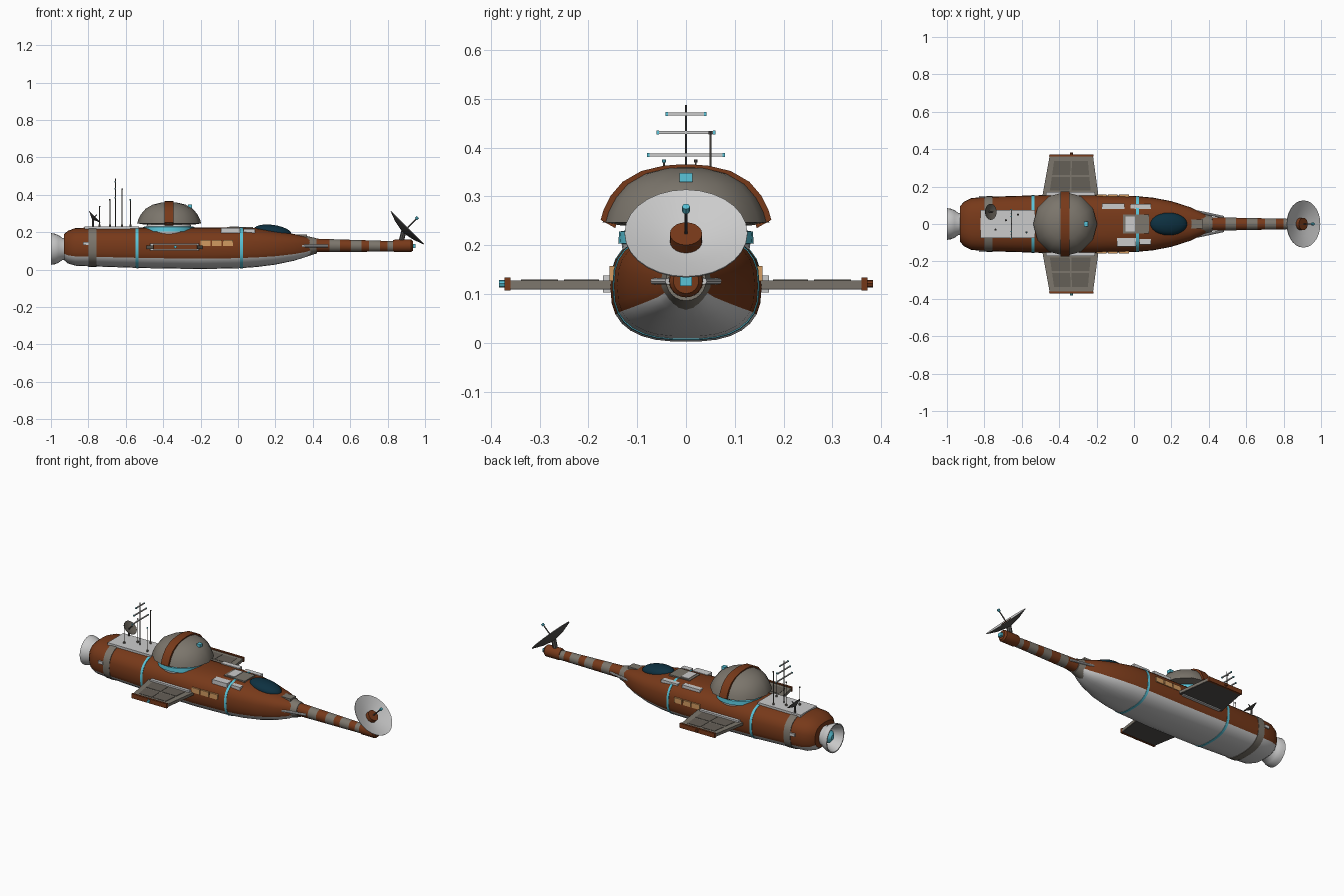
import bpy, bmesh, math
from mathutils import Vector

cube = bpy.data.objects.get("Cube")
if cube:
    bpy.data.objects.remove(cube)


def material(name, r, g, b):
    m = bpy.data.materials.new(name)
    m.use_nodes = True
    m.diffuse_color = (r, g, b, 1)
    node = next(n for n in m.node_tree.nodes if n.type == 'BSDF_PRINCIPLED')
    node.inputs["Base Color"].default_value = (r, g, b, 1)
    node.inputs["Roughness"].default_value = 0.7
    return m


RUST = material("rust brown", 0.185, 0.041, 0.01)
LIGHT = material("light grey", 0.6, 0.6, 0.6)
GREY = material("warm grey", 0.2, 0.18, 0.15)
PANEL = material("panel grey", 0.13, 0.115, 0.095)
DARK = material("dark grey", 0.085, 0.08, 0.075)
CYAN = material("cyan", 0.1, 0.55, 0.69)
TAN = material("window tan", 0.65, 0.33, 0.12)
NAVY = material("canopy navy", 0.004, 0.03, 0.052)


def finish(name, bm, mats, angle=35):
    bmesh.ops.recalc_face_normals(bm, faces=bm.faces)
    mesh = bpy.data.meshes.new(name)
    bm.to_mesh(mesh)
    bm.free()
    for m in mats:
        mesh.materials.append(m)
    ob = bpy.data.objects.new(name, mesh)
    bpy.context.collection.objects.link(ob)
    bpy.ops.object.select_all(action='DESELECT')
    ob.select_set(True)
    bpy.context.view_layer.objects.active = ob
    bpy.ops.object.shade_smooth_by_angle(angle=math.radians(angle))


def skin(bm, rings, rule, caps=True):
    """Bridge rings of points; rule(ring, segment) gives the material slot."""
    vs = [[bm.verts.new(p) for p in ring] for ring in rings]
    n = len(vs[0])
    for i in range(len(vs) - 1):
        for j in range(n):
            k = (j + 1) % n
            f = bm.faces.new((vs[i][j], vs[i][k], vs[i + 1][k], vs[i + 1][j]))
            f.material_index = rule(i, j)
    if caps:
        bm.faces.new(vs[0]).material_index = rule(0, 0)
        bm.faces.new(vs[-1]).material_index = rule(len(vs) - 2, 0)


def lathe(name, origin, axis, profile, mats, slots=None, segs=24):
    """Spin (radius, height) pairs about an axis; slots colours each step."""
    rot = Vector(axis).to_track_quat('Z', 'Y')
    rings = [[Vector(origin) + rot @ Vector((r * math.cos(math.tau * j / segs),
                                             r * math.sin(math.tau * j / segs), h))
              for j in range(segs)] for r, h in profile]
    bm = bmesh.new()
    skin(bm, rings, lambda i, j: slots[i] if slots else 0)
    finish(name, bm, mats)


def rod(name, a, b, r, mat, segs=8):
    d = Vector(b) - Vector(a)
    lathe(name, a, d, [(r, 0), (r, d.length)], [mat], segs=segs)


def box(name, x, y, z, mat):
    bm = bmesh.new()
    skin(bm, [[(x[0], y[0], h), (x[1], y[0], h), (x[1], y[1], h), (x[0], y[1], h)] for h in z],
         lambda i, j: 0)
    finish(name, bm, [mat])


# Hull stations: x, half width, bottom, top
HULL = [(-0.93, .095, .05, .19), (-0.91, .118, .033, .207), (-0.87, .138, .02, .222),
        (-0.8, .145, .017, .225), (-0.5, .154, .007, .226), (-0.2, .155, .002, .226),
        (0.0, .15, .006, .226), (0.1, .141, .013, .221), (0.2, .122, .026, .207),
        (0.3, .09, .047, .19), (0.36, .062, .066, .176), (0.4, .04, .088, .163)]
SEGS = 30


def station(x):
    for a, b in zip(HULL, HULL[1:]):
        if a[0] <= x <= b[0]:
            t = (x - a[0]) / (b[0] - a[0])
            return [p + (q - p) * t for p, q in zip(a, b)]


def section(s, grow=0.0):
    x, w, lo, hi = s
    w, h, mid = w + grow, (hi - lo) / 2 + grow, (hi + lo) / 2
    power = lambda v: math.copysign(abs(v) ** (2 / 2.6), v)
    return [(x, w * power(math.cos(math.tau * j / SEGS)),
             mid + h * power(math.sin(math.tau * j / SEGS))) for j in range(SEGS)]


# Hull with a pale keel below the lower chine
bm = bmesh.new()
skin(bm, [section(s) for s in HULL], lambda i, j: 1 if 17 <= j < 28 else 0)
finish("hull", bm, [RUST, LIGHT])

# Bands wrapped around the hull
for name, a, b, grow, mat in (("rear_band", -.8, -.757, .003, GREY),
                              ("middle_ring", -.547, -.532, .002, CYAN),
                              ("forward_ring", .012, .026, .002, CYAN)):
    bm = bmesh.new()
    skin(bm, [section(station(a)), section(station(a), grow), section(station(b), grow),
              section(station(b))], lambda i, j: 0, caps=False)
    finish(name, bm, [mat])

# Deck plates
box("rear_deck", (-.82, -.53), (-.075, .075), (.2, .231), LIGHT)
box("forward_deck", (-.06, .08), (-.05, .05), (.2, .228), GREY)
box("forward_deck_grille", (-.045, .005), (-.04, .04), (.227, .231), LIGHT)
for x, y, z in (((-.17, -.05), (.08, .11), .222), ((-.02, .09), (.08, .108), .216),
                ((-.09, .01), (-.12, -.075), .221), ((.03, .09), (-.11, -.08), .216)):
    box("deck_strip", x, y, (.185, z), LIGHT)
box("spine_plate", (.27, .37), (-.025, .025), (.165, .188), GREY)

# Canopy
bm = bmesh.new()
bmesh.ops.create_uvsphere(bm, u_segments=24, v_segments=12, radius=1)
for v in bm.verts:
    v.co = (0.185 + .1 * v.co.x, .06 * v.co.y, .203 + .036 * v.co.z - .012 * v.co.x)
finish("canopy", bm, [NAVY])

# Rear nozzle and engine core
lathe("engine_nozzle", (-.91, 0, .11), (-1, 0, 0),
      [(.055, 0), (.06, .03), (.074, .05), (.082, .07), (.085, .09), (.079, .09), (.05, .025)], [LIGHT])
lathe("engine_core", (-.92, 0, .11), (-1, 0, 0), [(.046, 0), (.036, .045), (.014, .062)], [CYAN], segs=12)

# Striped boom with its collar and converging struts
stops = [.36, .42, .49, .545, .605, .66, .7, .76, .8, .83]
lathe("striped_boom", (0, 0, .134), (1, 0, -.012),
      [(.043 if x < .4 else .036 - .02 * (x - .42), x) for x in stops],
      [GREY, RUST], [i % 2 for i in range(len(stops))])
lathe("nose_collar", (.355, 0, .124), (1, 0, .05), [(.058, 0), (.041, .065)], [GREY])
lathe("boom_tip", (.83, 0, .127), (1, 0, 0), [(.03, 0), (.034, .01), (.034, .095), (.026, .105)], [RUST])
box("tip_sensor", (.925, .95), (-.012, .012), (.116, .136), CYAN)
for side in (-1, 1):
    rod("nose_strut", (.34, side * .066, .126), (.48, side * .036, .126), .007, LIGHT)

# Main dish, tilted forward and up
tilt = Vector((1, 0, 1)).normalized()
centre = Vector((.907, 0, .225))
lathe("main_dish", centre, tilt, [(.006, -.037), (.07, -.024), (.126, -.003), (.126, 0), (.07, -.018), (.006, -.03)],
      [DARK, LIGHT], [0, 0, 1, 1, 1], 28)
lathe("dish_hub", centre, tilt, [(.033, -.03), (.033, -.002)], [RUST], segs=20)
rod("dish_feed", centre, centre + tilt * .065, .0035, DARK)
rod("dish_feed_tip", centre + tilt * .063, centre + tilt * .077, .008, CYAN)
rod("dish_mount", (.87, 0, .14), centre - tilt * .03, .014, DARK)

# Turret dome on a collar
lathe("turret_collar", (-.37, 0, 0), (0, 0, 1), [(.13, .19), (.132, .203), (.139, .204), (.137, .228), (.12, .231), (.11, .255)],
      [LIGHT, CYAN], [0, 1, 1, 1, 0], 28)
DOME = [(.171, .247), (.165, .268), (.15, .297), (.126, .325), (.088, .347), (.042, .358), (.004, .361)]
lathe("turret_dome", (-.368, 0, 0), (0, 0, 1), [(.13, .24)] + DOME, [GREY], segs=12)

# Rust arch over the dome
bm = bmesh.new()
half = [(r + .004, z + .005, max(r - .026, .001), z - .012) for r, z in DOME]
both = half + [(-r, z, -s, w) for r, z, s, w in reversed(half)]
skin(bm, [[(-.394, r, z), (-.344, r, z), (-.344, s, w), (-.394, s, w)] for r, z, s, w in both],
     lambda i, j: 0)
finish("turret_arch", bm, [RUST])
box("turret_camera", (-.268, -.245), (-.013, .013), (.33, .348), CYAN)


# Wings: planform tapers linearly from root to tip
def wing_x(u, y):
    lo, hi = -.49 + .04 * (y - .15) / .22, -.19 - .03 * (y - .15) / .22
    return lo + (hi - lo) * u


def wing_slab(name, side, u, y, z, mat):
    pts = [(wing_x(u[0], y[0]), side * y[0]), (wing_x(u[1], y[0]), side * y[0]),
           (wing_x(u[1], y[1]), side * y[1]), (wing_x(u[0], y[1]), side * y[1])]
    bm = bmesh.new()
    skin(bm, [[(*p, h) for p in pts] for h in z], lambda i, j: 0)
    finish(name, bm, [mat])


for side in (-1, 1):
    wing_slab("wing", side, (0, 1), (.14, .365), (.111, .128), GREY)
    wing_slab("wing_underside", side, (.01, .99), (.14, .362), (.109, .112), DARK)
    wing_slab("wing_tip", side, (-.01, 1.01), (.36, .372), (.107, .134), RUST)
    for y in ((.178, .25), (.262, .338)):
        for u in ((.12, .485), (.515, .87)):
            wing_slab("wing_panel", side, u, y, (.127, .13), PANEL)
    wing_slab("wing_root", side, (.06, .94), (.14, .17), (.103, .138), LIGHT)
    rod("wing_light", (-.335, side * .37, .121), (-.335, side * .383, .121), .008,
        CYAN if side < 0 else RUST)
    # Side windows and small hull fittings
    for i in range(3):
        box("side_window", (-.2 + .06 * i, -.148 + .06 * i), sorted((side * .14, side * .1565)),
            (.127, .157), TAN)
    box("rear_vent", (-.83, -.8), sorted((side * .13, side * .151)), (.13, .147), LIGHT)

# Antenna mast with crossbars
rod("mast", (-.655, 0, .22), (-.655, 0, .487), .0022, DARK)
for z, reach in ((.385, .08), (.431, .06), (.469, .042)):
    box("mast_crossbar", (-.658, -.652), (-reach, reach), (z - .003, z + .003), LIGHT)
    for side in (-1, 1):
        box("crossbar_tip", (-.659, -.651), sorted((side * reach, side * (reach - .005))),
            (z - .004, z + .004), CYAN)

# Whip aerials
for x, y, top, tip in ((-.62, .05, .427, DARK), (-.685, .02, .37, DARK), (-.575, -.045, .37, CYAN),
                       (-.74, -.03, .335, DARK)):
    rod("whip_aerial", (x, y, .22), (x, y, top), .002, GREY)
    rod("aerial_base", (x, y, .225), (x, y, .24), .006, GREY)
    rod("aerial_tip", (x, y, top), (x, y, top + .006), .004, tip)

# Small rear dish
small = Vector((-.765, .065, .283))
lathe("small_dish", small, tilt, [(.004, -.02), (.043, -.002), (.043, 0), (.004, -.014)], [DARK, PANEL], [0, 1, 1], 18)
rod("small_dish_post", (-.775, .065, .22), small - tilt * .014, .006, DARK)
rod("small_dish_feed", small - tilt * .014, small + tilt * .015, .003, DARK)
